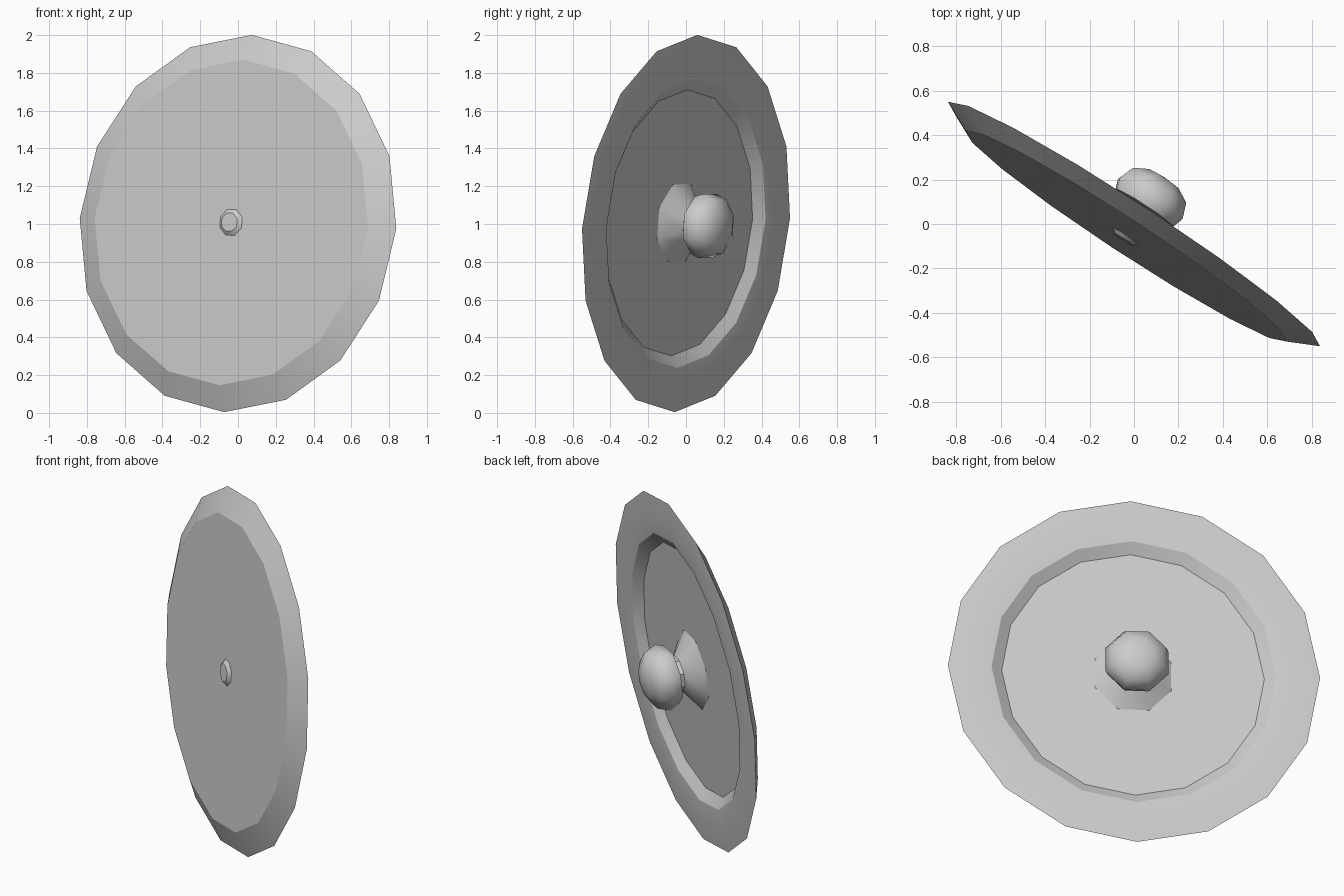
import bpy, bmesh, math
from mathutils import Vector, Matrix

if "Cube" in bpy.data.objects:
    bpy.data.objects.remove(bpy.data.objects["Cube"])

# Tilted frame: n is the disc axis (towards the handle side at the back)
n = Vector((0.545, 0.834, -0.09)).normalized()
h = Vector((0.837, -0.547, 0.0))
h = (h - n * h.dot(n)).normalized()
u = h.cross(n) * -1
if u.z < 0:
    u = -u
CENTRE = Vector((0, 0, 1.0025))


def lathe(name, profile, sides, turn, angle):
    """Revolve (radius, offset) points around the tilted axis."""
    bm = bmesh.new()
    rings = []
    for r, s in profile:
        if r == 0:
            rings.append([bm.verts.new(CENTRE + n * s)])
            continue
        ring = []
        for i in range(sides):
            a = turn + 2 * math.pi * i / sides
            ring.append(bm.verts.new(CENTRE + n * s + (h * math.sin(a) + u * math.cos(a)) * r))
        rings.append(ring)
    for p, q in zip(rings, rings[1:]):
        for i in range(sides):
            j = (i + 1) % sides
            if len(p) == 1:
                bm.faces.new((p[0], q[i], q[j]))
            elif len(q) == 1:
                bm.faces.new((p[i], q[0], p[j]))
            else:
                bm.faces.new((p[i], q[i], q[j], p[j]))
    bmesh.ops.recalc_face_normals(bm, faces=bm.faces)
    me = bpy.data.meshes.new(name)
    bm.to_mesh(me)
    bm.free()
    ob = bpy.data.objects.new(name, me)
    bpy.context.collection.objects.link(ob)
    bpy.ops.object.select_all(action='DESELECT')
    ob.select_set(True)
    bpy.context.view_layer.objects.active = ob
    bpy.ops.object.shade_smooth_by_angle(angle=math.radians(angle))
    return ob


# Round lid: front face, sloped edge, back flange, step, recessed floor
lathe("lid_disc", [(0, -0.068), (0.866, -0.065), (1.003, 0), (0.86, 0.008),
                   (0.768, 0), (0.708, -0.043), (0, -0.043)], 16, 0.028, 20)

# Handle foot: flared octagon narrowing to a neck
half = math.pi / 8
lathe("handle_foot", [(0, -0.05), (0.222, -0.042), (0.10, 0.045), (0.10, 0.09), (0, 0.09)],
      8, half + 0.02, 40)

# Rounded handle knob
lathe("handle_knob", [(0, 0.07), (0.165, 0.085), (0.183, 0.135), (0.155, 0.205),
                      (0.085, 0.243), (0, 0.252)], 8, half + 0.02, 50)

# Screw head on the front face
lathe("screw_head", [(0, -0.06), (0.079, -0.064), (0.052, -0.085), (0, -0.085)],
      8, half + 0.02, 30)
